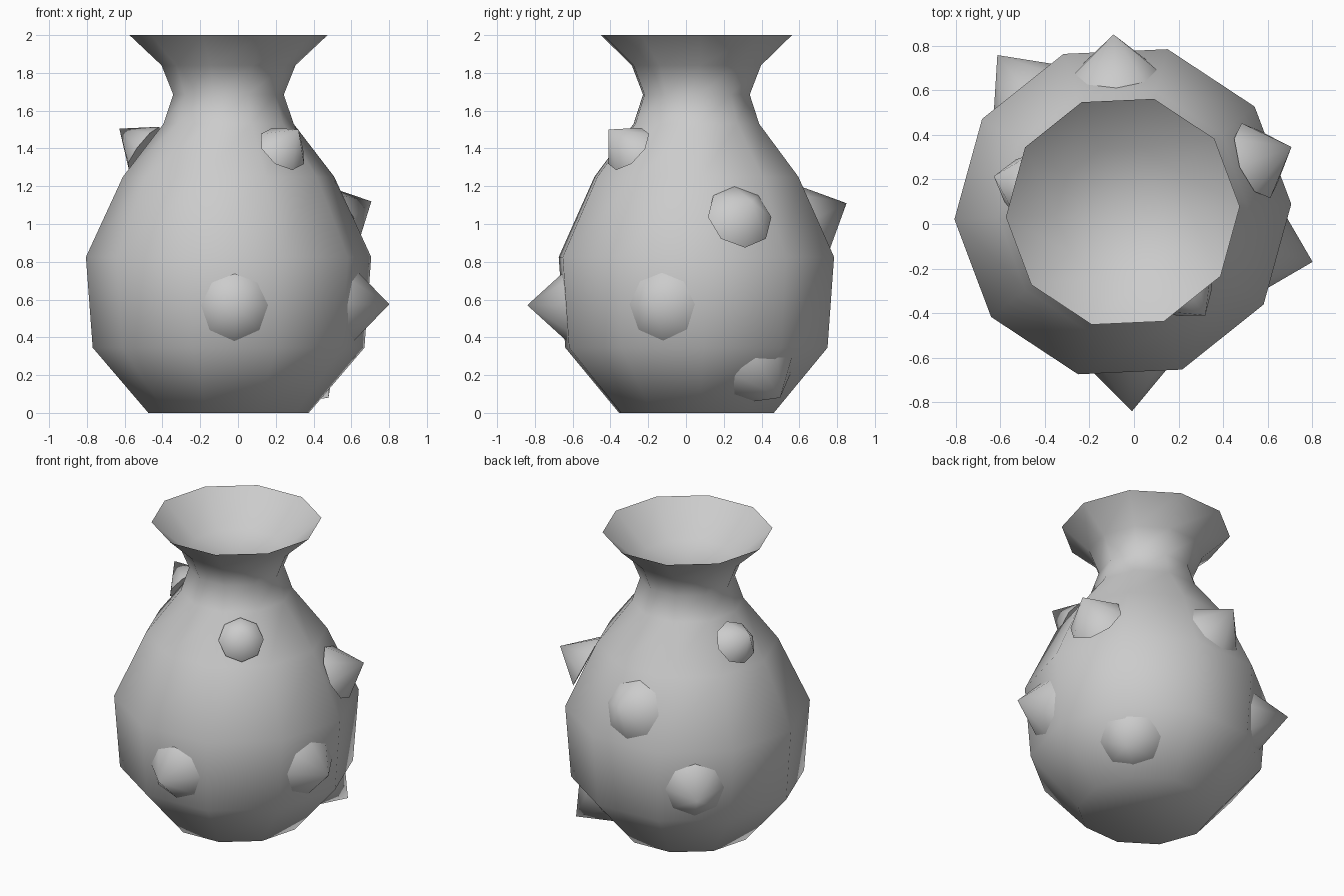
import bpy, bmesh, math
from mathutils import Vector

if "Cube" in bpy.data.objects:
    bpy.data.objects.remove(bpy.data.objects["Cube"])

CX, CY = -0.05, 0.055      # vase axis
SIDES, TURN = 10, math.radians(2.6)


def finish(bm, name, angle):
    bmesh.ops.recalc_face_normals(bm, faces=bm.faces)
    mesh = bpy.data.meshes.new(name)
    bm.to_mesh(mesh)
    bm.free()
    ob = bpy.data.objects.new(name, mesh)
    bpy.context.collection.objects.link(ob)
    bpy.ops.object.select_all(action='DESELECT')
    ob.select_set(True)
    bpy.context.view_layer.objects.active = ob
    bpy.ops.object.shade_smooth_by_angle(angle=math.radians(angle))
    return ob


# Vase body: ten-sided lathe with a shallow funnel in the mouth
profile = [(0.425, 0), (0.72, 0.345), (0.756, 0.825), (0.56, 1.25), (0.345, 1.53),
           (0.293, 1.685), (0.355, 1.84), (0.525, 2.0), (0.3, 1.8)]
bm = bmesh.new()
rings = []
for r, z in profile:
    rings.append([bm.verts.new((CX + r * math.cos(TURN + i * math.tau / SIDES),
                                CY + r * math.sin(TURN + i * math.tau / SIDES), z))
                  for i in range(SIDES)])
for a, b in zip(rings, rings[1:]):
    for i in range(SIDES):
        j = (i + 1) % SIDES
        bm.faces.new((a[i], a[j], b[j], b[i]))
bm.faces.new(rings[0][::-1])
centre = bm.verts.new((CX, CY, 1.75))
for i in range(SIDES):
    bm.faces.new((rings[-1][i], rings[-1][(i + 1) % SIDES], centre))
finish(bm, "vase_body", 75)


# Eight-sided spikes: (direction, tip distance, tip height, tilt, radius, length)
spikes = [(-14.8, 0.88, 0.575, 0, 0.21, 0.21),
          (-87.4, 0.896, 0.57, 0, 0.20, 0.22),
          (128.7, 0.90, 0.57, 0, 0.20, 0.22),
          (21, 0.81, 1.12, 26, 0.18, 0.19),
          (93, 0.796, 1.11, 25, 0.19, 0.19),
          (40, 0.69, 0.08, -40, 0.19, 0.19),
          (-51.5, 0.594, 1.50, 37, 0.14, 0.17),
          (164.6, 0.60, 1.505, 37, 0.14, 0.17)]
for n, (az, dist, z, tilt, radius, length) in enumerate(spikes, 1):
    az, tilt = math.radians(az), math.radians(tilt)
    out = Vector((math.cos(az), math.sin(az), 0))
    axis = out * math.cos(tilt) + Vector((0, 0, math.sin(tilt)))
    tip = Vector((CX, CY, z)) + out * dist
    bm = bmesh.new()
    bmesh.ops.create_cone(bm, cap_ends=True, segments=8, radius1=radius,
                          radius2=0, depth=length)
    bmesh.ops.remove_doubles(bm, verts=bm.verts, dist=0.0001)
    bmesh.ops.transform(bm, verts=bm.verts,
                        matrix=axis.to_track_quat('Z', 'Y').to_matrix().to_4x4())
    bmesh.ops.translate(bm, verts=bm.verts, vec=tip - axis * length / 2)
    finish(bm, f"spike_{n}", 60)
